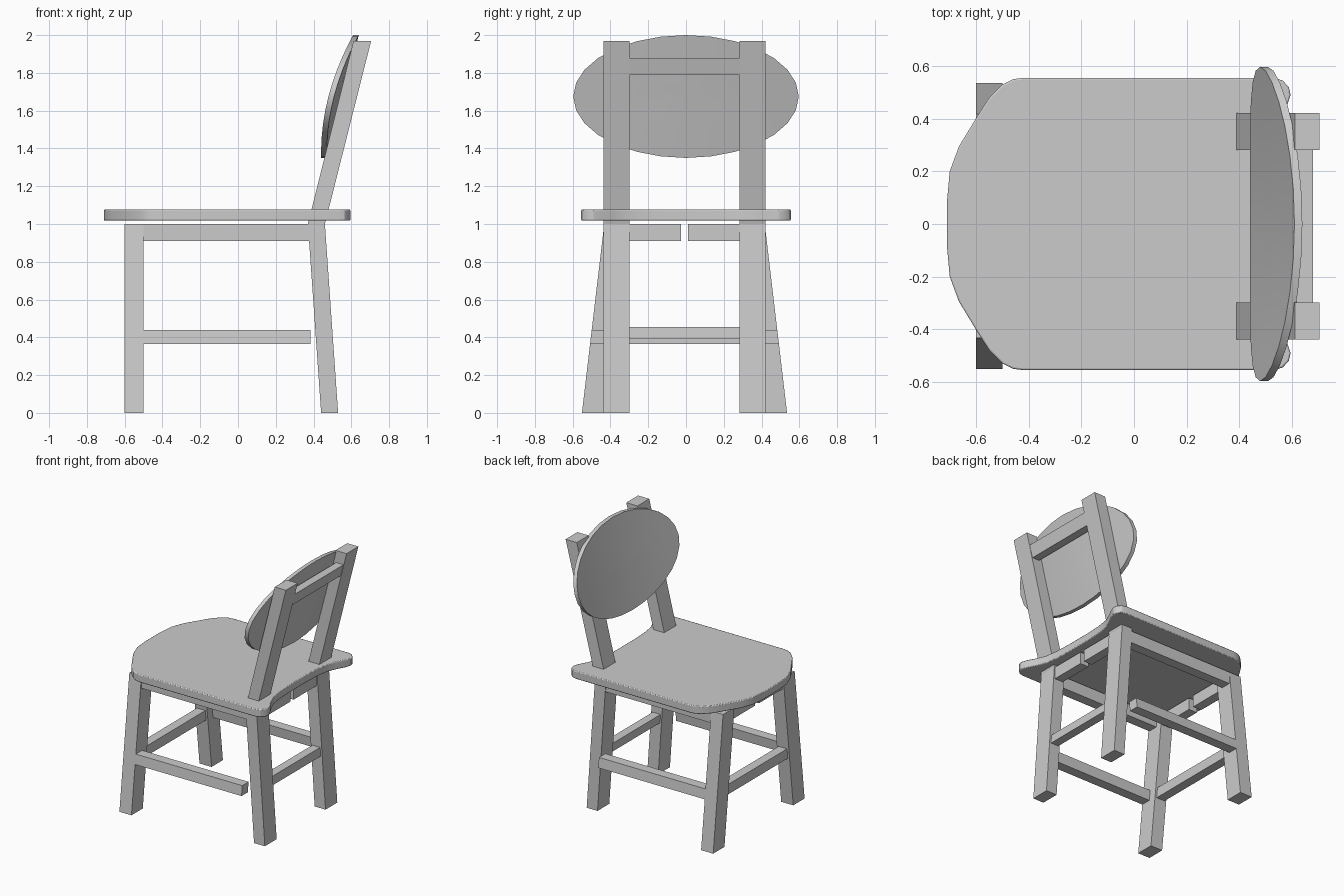
import bpy, bmesh, math

if "Cube" in bpy.data.objects:
    bpy.data.objects.remove(bpy.data.objects["Cube"])

CY = -0.008  # mirror plane of the frame


def finish(bm, name):
    bmesh.ops.recalc_face_normals(bm, faces=bm.faces)
    me = bpy.data.meshes.new(name)
    bm.to_mesh(me)
    bm.free()
    ob = bpy.data.objects.new(name, me)
    bpy.context.collection.objects.link(ob)
    return ob


def loft(name, sections, side=1):
    """Bar through rectangular sections (z, x0, x1, y0, y1), y mirrored by side."""
    bm = bmesh.new()
    rings = []
    for z, x0, x1, y0, y1 in sections:
        rings.append([bm.verts.new((x, CY + side * y, z))
                      for x, y in ((x0, y0), (x1, y0), (x1, y1), (x0, y1))])
    bm.faces.new(rings[0])
    bm.faces.new(rings[-1])
    for a, b in zip(rings, rings[1:]):
        for i in range(4):
            j = (i + 1) % 4
            bm.faces.new((a[i], a[j], b[j], b[i]))
    return finish(bm, name)


def splay(z):
    """Outer y of the splayed front leg at height z."""
    return 0.543 - 0.118 * z


for side, tag in ((1, "left"), (-1, "right")):
    # legs
    loft("front_leg_" + tag,
         [(z, -0.60, -0.50, splay(z) - 0.135, splay(z)) for z in (0, 1.0)], side)
    loft("back_leg_and_post_" + tag,
         [(0, 0.44, 0.53, 0.29, 0.43), (1.0, 0.37, 0.46, 0.29, 0.43),
          (1.97, 0.612, 0.705, 0.29, 0.43)], side)
    # rails under the seat, split at the middle
    loft("side_rail_" + tag, [(z, -0.52, 0.39, 0.35, 0.425) for z in (0.91, 1.0)], side)
    loft("back_rail_" + tag, [(z, 0.385, 0.455, 0.018, 0.30) for z in (0.91, 1.0)], side)
    loft("front_rail_" + tag, [(z, -0.585, -0.515, 0.022, 0.34) for z in (0.91, 1.0)], side)
    # side stretcher stopping short of the back leg
    loft("side_stretcher_" + tag,
         [(z, -0.52, 0.385, splay(z) - 0.075, splay(z)) for z in (0.365, 0.44)], side)

# cross stretchers and top rail
loft("front_stretcher", [(z, -0.585, -0.515, -0.39, 0.39) for z in (0.365, 0.44)])
loft("back_stretcher", [(0.39, 0.425, 0.49, -0.30, 0.30), (0.455, 0.42, 0.485, -0.30, 0.30)])
loft("top_rail", [(1.79, 0.595, 0.655, -0.30, 0.30), (1.88, 0.618, 0.68, -0.30, 0.30)])

# seat: half outline mirrored, with a hollowed back edge
half = [(-0.71, 0.09), (-0.70, 0.20), (-0.665, 0.295), (-0.595, 0.41), (-0.55, 0.48),
        (-0.50, 0.53), (-0.46, 0.55), (-0.42, 0.555), (0.53, 0.555), (0.565, 0.545),
        (0.588, 0.52), (0.595, 0.49), (0.58, 0.445), (0.55, 0.39), (0.52, 0.32),
        (0.505, 0.22), (0.50, 0.10)]
outline = half + [(x, -y) for x, y in reversed(half)]
bm = bmesh.new()
base = bm.faces.new([bm.verts.new((x, y, 1.018)) for x, y in outline])
ext = bmesh.ops.extrude_face_region(bm, geom=[base])
bmesh.ops.translate(bm, vec=(0, 0, 0.059),
                    verts=[v for v in ext["geom"] if isinstance(v, bmesh.types.BMVert)])
seat = finish(bm, "seat")
bev = seat.modifiers.new("edge", "BEVEL")
bev.width = 0.006
bev.segments = 2
bev.limit_method = "ANGLE"
bev.angle_limit = math.radians(60)

# oval backrest, tilted back and bowed around the sitter
N, R = 28, 4
bm = bmesh.new()


def oval_point(r, i, depth):
    a = math.tau * i / N
    y, h = 0.597 * r * math.cos(a), 0.325 * r * math.sin(a)
    return (0.525 + 0.26 * h - 0.13 * y * y + depth, y, 1.675 + h)


rims = []
for depth in (0.0, 0.03):
    mid = bm.verts.new(oval_point(0, 0, depth))
    rings = [[bm.verts.new(oval_point(k / R, i, depth)) for i in range(N)]
             for k in range(1, R + 1)]
    for i in range(N):
        j = (i + 1) % N
        bm.faces.new((mid, rings[0][i], rings[0][j]))
        for a, b in zip(rings, rings[1:]):
            bm.faces.new((a[i], b[i], b[j], a[j]))
    rims.append(rings[-1])
for i in range(N):
    j = (i + 1) % N
    bm.faces.new((rims[0][i], rims[1][i], rims[1][j], rims[0][j]))
back = finish(bm, "backrest")

# smooth the curved parts
for ob in (seat, back):
    bpy.ops.object.select_all(action="DESELECT")
    ob.select_set(True)
    bpy.context.view_layer.objects.active = ob
    bpy.ops.object.shade_smooth_by_angle(angle=math.radians(30))
